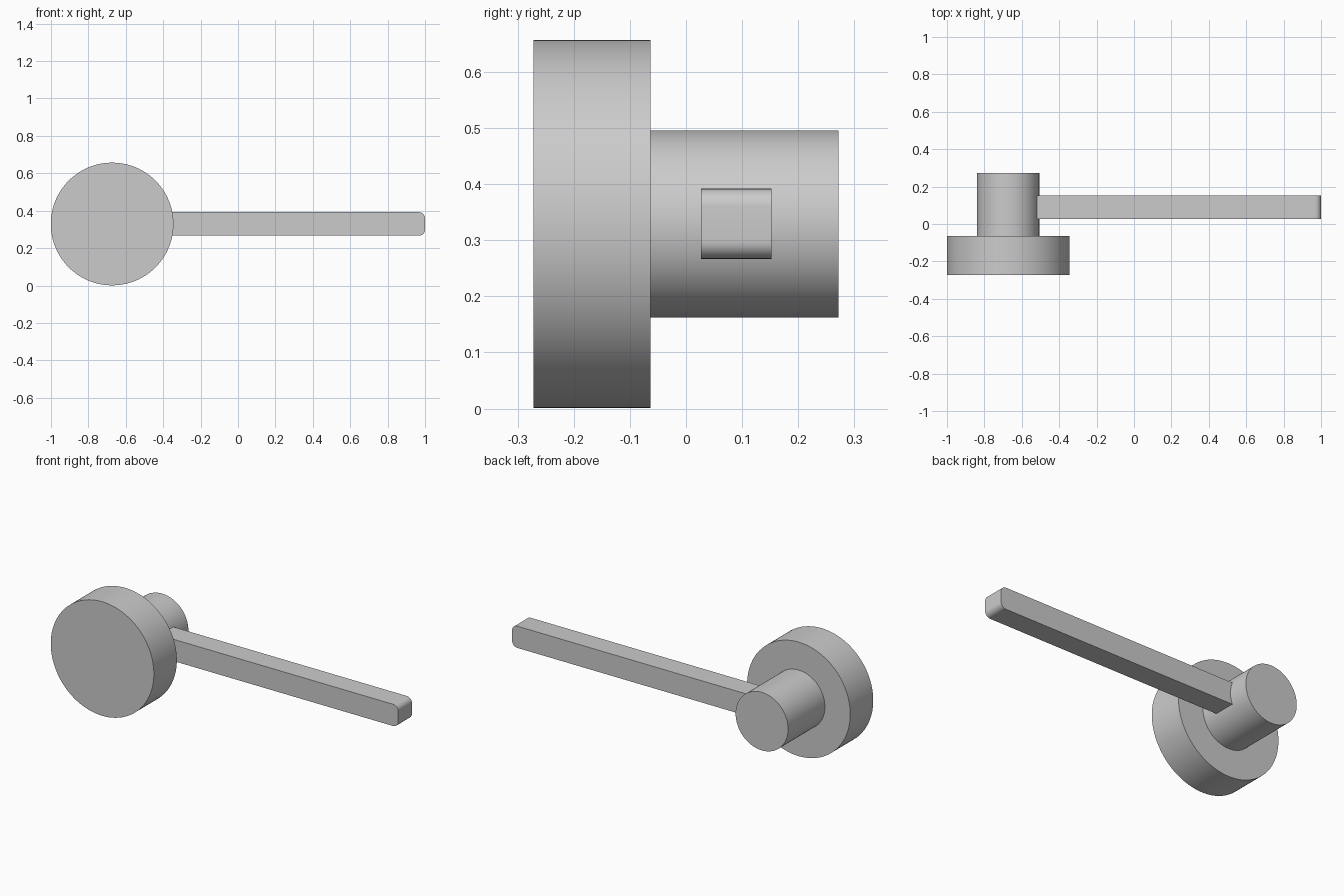
import bpy, bmesh
from math import radians

if "Cube" in bpy.data.objects:
    bpy.data.objects.remove(bpy.data.objects["Cube"])

CX, CZ = -0.673, 0.329  # shared axis of the round parts


def smooth(ob):
    bpy.ops.object.select_all(action='DESELECT')
    ob.select_set(True)
    bpy.context.view_layer.objects.active = ob
    bpy.ops.object.shade_smooth_by_angle(angle=radians(30))


def disc(name, radius, y0, y1):
    bpy.ops.mesh.primitive_cylinder_add(
        vertices=96, radius=radius, depth=y1 - y0,
        location=(CX, (y0 + y1) / 2, CZ), rotation=(radians(90), 0, 0))
    ob = bpy.context.object
    ob.name = name
    smooth(ob)


# Wide front disc and narrower hub behind it
disc("front_disc", 0.328, -0.272, -0.063)
disc("hub", 0.167, -0.073, 0.272)

# Square lever rooted in the hub, top and bottom corners rounded at the tip
x0, x1, y0, y1, z0, z1 = -0.56, 1.0, 0.027, 0.152, 0.267, 0.392
bm = bmesh.new()
bmesh.ops.create_cube(bm, size=1)
for v in bm.verts:
    v.co = (x1 if v.co.x > 0 else x0,
            y1 if v.co.y > 0 else y0,
            z1 if v.co.z > 0 else z0)
tip = [e for e in bm.edges
       if all(v.co.x > 0 for v in e.verts) and e.verts[0].co.z == e.verts[1].co.z]
bmesh.ops.bevel(bm, geom=tip, offset=0.032, segments=8, profile=0.5, affect='EDGES')
mesh = bpy.data.meshes.new("lever")
bm.to_mesh(mesh)
bm.free()
lever = bpy.data.objects.new("lever", mesh)
bpy.context.collection.objects.link(lever)
smooth(lever)
